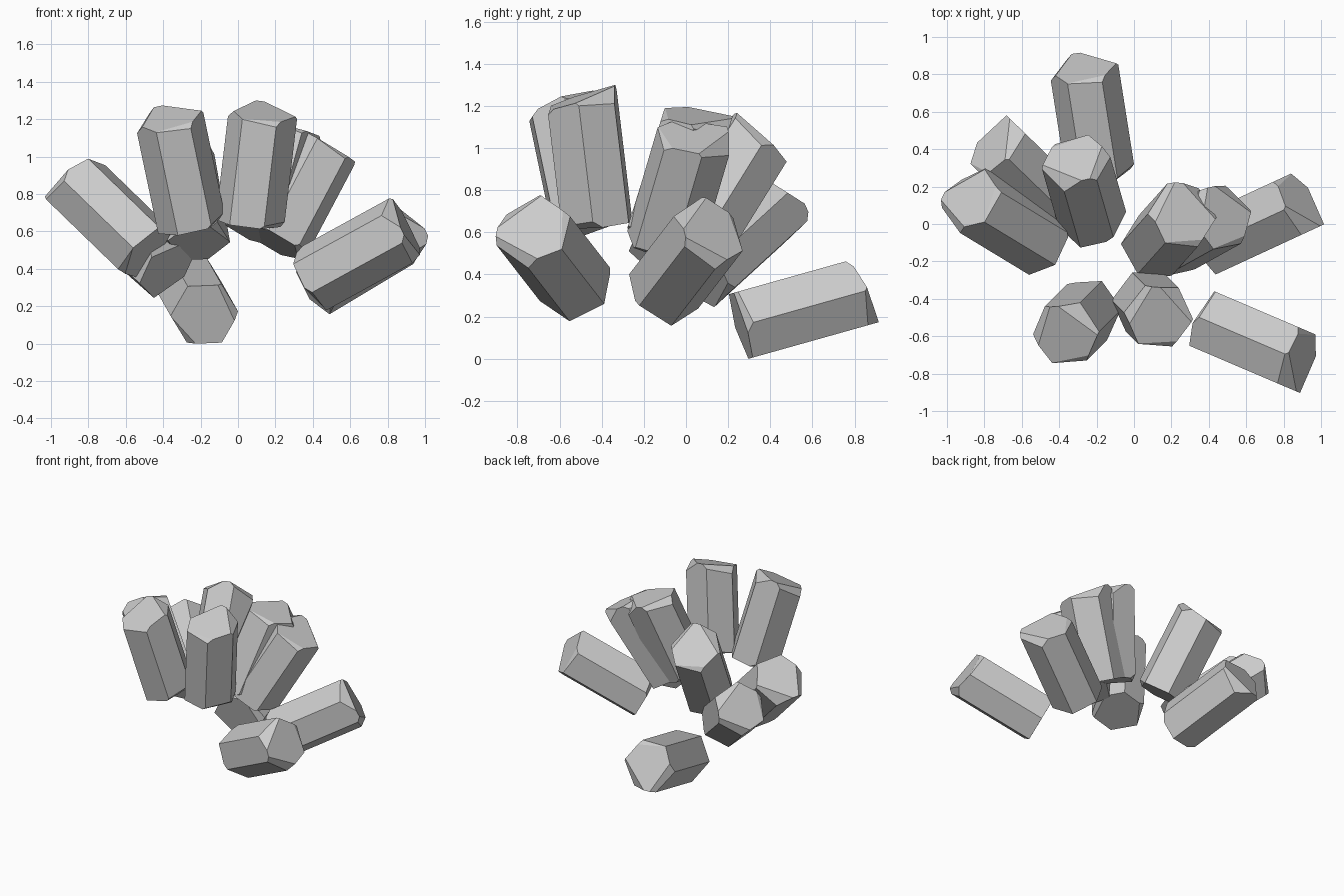
import bpy, bmesh
from mathutils import Vector, Matrix

if "Cube" in bpy.data.objects:
    bpy.data.objects.remove(bpy.data.objects["Cube"])

RADIUS, HALF = 0.185, 0.315


def crystal_mesh():
    """Six-sided prism along z, its ends trimmed by facet planes."""
    bm = bmesh.new()
    bmesh.ops.create_cone(bm, cap_ends=True, segments=6, radius1=RADIUS,
                          radius2=RADIUS, depth=1.0)
    # turn so that one side edge lies on +x
    bmesh.ops.rotate(bm, verts=bm.verts, matrix=Matrix.Rotation(-1.5707963, 3, 'Z'))
    facets = [
        ((0, 0, HALF - 0.02), (0, -0.22, 1)),        # tilted cap
        ((-0.13, 0, HALF - 0.02), (-1, 0.2, 1.1)),   # tip corner facets
        ((0.13, 0.06, HALF - 0.03), (0.8, 0.6, 1.2)),
        ((0, -0.12, HALF - 0.03), (0.1, -0.9, 1)),
        ((0, 0, -HALF), (0, 0, -1)),                 # base
        ((0.12, -0.05, -HALF), (0.9, -0.4, -1.1)),   # base corner facets
        ((-0.11, 0.09, -HALF), (-0.7, 0.6, -1)),
    ]
    for co, no in facets:
        cut = bmesh.ops.bisect_plane(bm, geom=bm.verts[:] + bm.edges[:] + bm.faces[:],
                                     plane_co=co, plane_no=Vector(no).normalized(),
                                     clear_outer=True)
        edges = [g for g in cut["geom_cut"] if isinstance(g, bmesh.types.BMEdge)]
        if edges:
            bmesh.ops.edgeloop_fill(bm, edges=edges)
    bmesh.ops.recalc_face_normals(bm, faces=bm.faces)
    me = bpy.data.meshes.new("crystal")
    bm.to_mesh(me)
    bm.free()
    return me


def place(name, me, centre, axis, edge):
    """Aim the crystal along axis, with a side edge towards the edge vector."""
    z = Vector(axis).normalized()
    x = Vector(edge)
    x = (x - z * x.dot(z)).normalized()
    y = z.cross(x)
    rot = Matrix((x, y, z)).transposed().to_4x4()
    ob = bpy.data.objects.new(name, me)
    ob.matrix_world = Matrix.Translation(centre) @ rot
    bpy.context.collection.objects.link(ob)


mesh = crystal_mesh()

# name, centre, axis towards tip, direction of one side edge
crystals = [
    ("crystal_back_low", (-0.225, 0.56, 0.24), (-0.09, 0.57, 0.16), (1, 0, 0)),
    ("crystal_left_back", (-0.57, 0.25, 0.57), (-0.6, 0.58, 0.53), (0, 0, 1)),
    ("crystal_left", (-0.69, 0.02, 0.69), (-0.66, 0.40, 0.64), (0.3, 1, 0)),
    ("crystal_back_high", (-0.27, 0.19, 0.80), (-0.15, 0.52, 0.84), (-1, -0.2, 0)),
    ("crystal_right", (0.66, 0.01, 0.47), (0.80, 0.37, 0.48), (0, 0, 1)),
    ("crystal_right_front", (0.655, -0.63, 0.485), (0.82, -0.35, 0.45), (0, 0, 1)),
    ("crystal_front_left", (-0.31, -0.53, 0.93), (-0.21, -0.21, 1), (1, 0.1, 0)),
    ("crystal_front", (0.10, -0.46, 0.95), (0.12, -0.12, 1), (1, -0.1, 0)),
    ("crystal_middle", (0.19, -0.03, 0.88), (0.25, 0.28, 0.9), (1, 0, 0)),
    ("crystal_middle_right", (0.34, -0.03, 0.81), (0.45, 0.25, 0.85), (1, 0.3, 0)),
]
for c in crystals:
    place(c[0], mesh, *c[1:])
